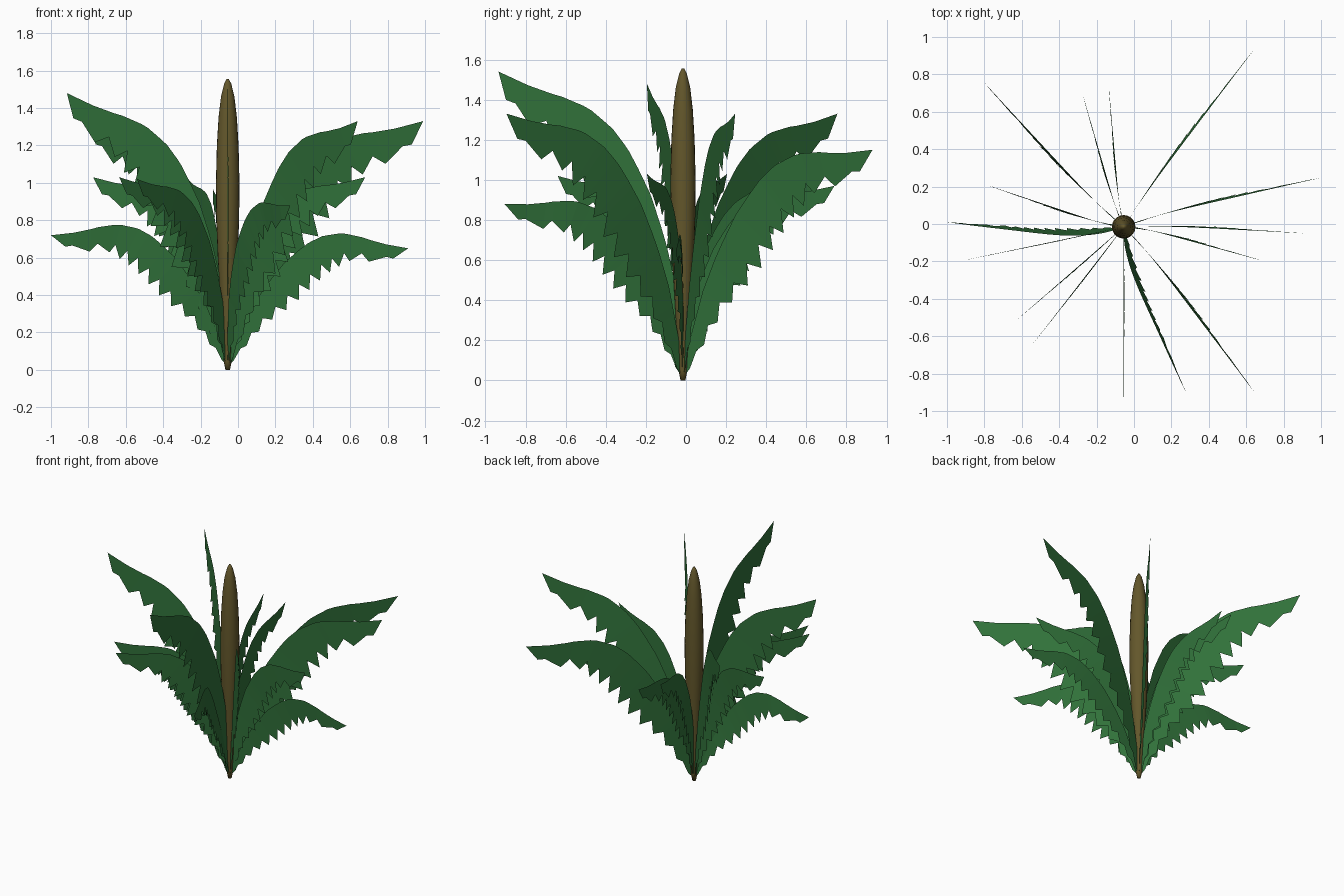
import bpy, bmesh, math

if "Cube" in bpy.data.objects:
    bpy.data.objects.remove(bpy.data.objects["Cube"])

CX, CY = -0.055, -0.015            # foot of the plant

def material(name, rgb):
    m = bpy.data.materials.new(name)
    m.diffuse_color = (*rgb, 1)
    m.use_nodes = True
    m.node_tree.nodes["Principled BSDF"].inputs["Base Color"].default_value = m.diffuse_color
    return m

GREEN = material("leaf_green", (0.03, 0.165, 0.042))
BROWN = material("stalk_brown", (0.125, 0.095, 0.024))

def finish(name, bm, mat):
    me = bpy.data.meshes.new(name)
    bm.to_mesh(me)
    bm.free()
    me.materials.append(mat)
    ob = bpy.data.objects.new(name, me)
    bpy.context.collection.objects.link(ob)
    return ob

def interp(pts, x):
    for (a, fa), (b, fb) in zip(pts, pts[1:]):
        if x <= b:
            return fa + (fb - fa) * (x - a) / (b - a)
    return pts[-1][1]

# Central spindle stalk, lathed
def stalk():
    prof = [(0, .012), (.05, .022), (.2, .03), (.4, .041), (.6, .053), (.8, .061), (1.0, .063),
            (1.2, .058), (1.35, .049), (1.46, .036), (1.53, .019), (1.555, .006)]
    n, bm, rings = 20, bmesh.new(), []
    for z, r in prof:
        rings.append([bm.verts.new((CX + r * math.cos(2 * math.pi * k / n),
                                    CY + r * math.sin(2 * math.pi * k / n), z)) for k in range(n)])
    for a, b in zip(rings, rings[1:]):
        for k in range(n):
            bm.faces.new((a[k], a[(k + 1) % n], b[(k + 1) % n], b[k]))
    bm.faces.new(rings[0][::-1])
    bm.faces.new(rings[-1])
    for f in bm.faces:
        f.smooth = True
    finish("stalk", bm, BROWN)

# Arch of the upper edge and blade width, as fractions of the root-to-tip chord
ARCH = [(0, 0), (.1, .055), (.23, .115), (.35, .155), (.48, .186), (.6, .198), (.68, .195),
        (.76, .172), (.82, .14), (.9, .067), (1, 0)]
WIDTH = [(0, .01), (.08, .05), (.2, .09), (.33, .14), (.45, .165), (.7, .155), (.85, .125),
         (.92, .10), (1, 0)]
TEETH = 13

# Upright blade with a smooth upper edge and a toothed lower edge
def leaf(i, tx, ty, tz, droop, bow, tilt):
    dx, dy, z0 = tx - CX, ty - CY, 0.03
    R = math.hypot(dx, dy)
    ux, uy = dx / R, dy / R
    L = math.hypot(R, tz - z0)
    c, s = R / L, (tz - z0) / L

    def edge(t):
        return t, interp(ARCH, t) * droop

    def point(t, depth):
        a, n = edge(t)
        (a0, n0), (a1, n1) = edge(max(t - .06, 0)), edge(min(t + .06, 1))
        d = math.hypot(a1 - a0, n1 - n0)
        w = interp(WIDTH, t) * depth
        a, n = a + w * (n1 - n0) / d * .6, n - w * (a1 - a0) / d
        r, z = (a * c - n * s) * L, z0 + (a * s + n * c) * L
        side = bow * math.sin(math.pi * t) + tilt * depth * math.sin(math.pi * t)
        return bm.verts.new((CX + ux * r - uy * side, CY + uy * r + ux * side, max(z, 0)))

    bm = bmesh.new()
    ts, low = [], []
    for k in range(TEETH):
        ts += [k / TEETH, (k + .3) / TEETH]
        low += [.74, 1.08]             # notch, tooth
    ts.append(1)
    low.append(0)
    top = [point(t, 0) for t in ts]
    bot = [point(t, d) for t, d in zip(ts[:-1], low)] + [top[-1]]
    for k in range(len(ts) - 1):
        vs = [top[k], bot[k], bot[k + 1], top[k + 1]]
        bm.faces.new(vs if vs[2] is not vs[3] else vs[:3])
    finish(f"leaf_{i:02d}", bm, GREEN)

# tip x, y, z, droop, sideways bow, tilt of the lower edge
LEAVES = [
    (.64, .93, 1.15, 1.18, .01, .012), (.99, .245, 1.33, 1.08, .015, .01),
    (.64, -.895, 1.33, 1.08, .015, .012), (-.055, -.935, 1.54, 1.0, 0, .004),
    (-.915, -.195, 1.48, 1.0, 0, .004), (-.80, .755, 1.33, 1.08, .015, .01),
    (.68, -.195, 1.03, 1.22, .015, .006), (-.54, -.64, 1.02, 1.22, 0, .006),
    (-.635, -.52, 1.03, 1.22, 0, .006), (-.775, .205, 1.03, 1.22, .015, .006),
    (-.27, .68, 1.02, 1.22, .01, .006), (-.135, .74, .97, 1.22, .01, .006),
    (.91, -.05, .65, 1.38, .01, .008), (-1.0, .01, .72, 1.36, .055, -.035),
    (.28, -.905, .88, 1.3, -.045, .028),
]

stalk()
for i, spec in enumerate(LEAVES):
    leaf(i + 1, *spec)
